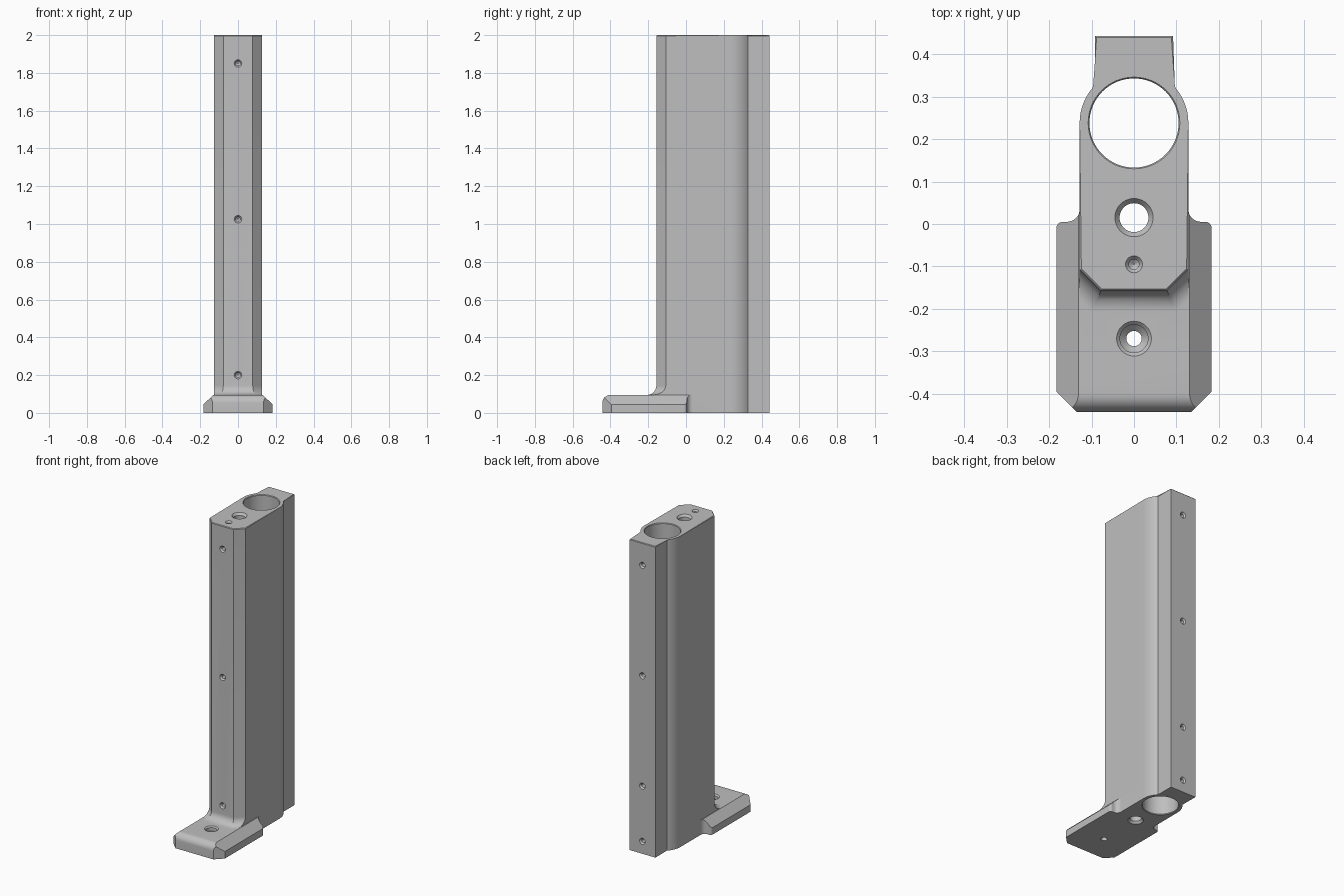
import bpy, bmesh
from math import sin, cos, pi, sqrt, acos
from mathutils import Vector

if "Cube" in bpy.data.objects:
    bpy.data.objects.remove(bpy.data.objects["Cube"])

grey = bpy.data.materials.new("light_grey")
grey.use_nodes = True
grey.diffuse_color = (0.52, 0.52, 0.52, 1)
grey.node_tree.nodes["Principled BSDF"].inputs["Base Color"].default_value = grey.diffuse_color


def finish(name, bm):
    bmesh.ops.recalc_face_normals(bm, faces=bm.faces)
    mesh = bpy.data.meshes.new(name)
    bm.to_mesh(mesh)
    bm.free()
    obj = bpy.data.objects.new(name, mesh)
    bpy.context.collection.objects.link(obj)
    mesh.materials.append(grey)
    return obj


def loft(bm, rings):
    """Skin closed rings of equal size and cap both ends."""
    loops = [[bm.verts.new(p) for p in ring] for ring in rings]
    n = len(loops[0])
    for low, high in zip(loops, loops[1:]):
        for i in range(n):
            j = (i + 1) % n
            bm.faces.new((low[i], low[j], high[j], high[i]))
    bm.faces.new(loops[0][::-1])
    return bm.faces.new(loops[-1])


def prism(name, points, place, start, end):
    bm = bmesh.new()
    loft(bm, [[place(a, b, t) for a, b in points] for t in (start, end)])
    return finish(name, bm)


def arc(cx, cy, r, a0, a1, steps):
    angles = [a0 + (a1 - a0) * i / steps for i in range(steps + 1)]
    return [(cx + r * cos(a), cy + r * sin(a)) for a in angles]


def mirrored(half):
    return half + [(-x, y) for x, y in reversed(half)]


def combine(obj, other, operation):
    mod = obj.modifiers.new("cut", "BOOLEAN")
    mod.operation = operation
    mod.solver = "EXACT"
    mod.object = other
    bpy.context.view_layer.objects.active = obj
    bpy.ops.object.modifier_apply(modifier=mod.name)
    bpy.data.objects.remove(other)


# Column: constant outline, flaring into the foot at the front
W, FRONT, BACK, CHAMFER = 0.128, -0.157, 0.443, 0.05
BORE_Y, NECK, FOOT_TOP, FLARE = 0.238, 0.092, 0.095, 0.05


def outline(d):
    half = [(W - CHAMFER + d * (sqrt(2) - 1), FRONT - d),
            (W, FRONT + CHAMFER - d * sqrt(2))]
    half += arc(0, BORE_Y, W, 0, acos(NECK / W), 12)
    return mirrored(half + [(NECK, BACK)])


levels = [(0, FLARE)]
for i in range(11):
    t = i / 10 * pi / 2
    levels.append((FOOT_TOP + FLARE * (1 - cos(t)), FLARE * (1 - sin(t))))
levels.append((2, 0))
bm = bmesh.new()
top = loft(bm, [[(x, y, z) for x, y in outline(d)] for z, d in levels])
bmesh.ops.bevel(bm, geom=list(top.edges), offset=0.004, segments=1, affect="EDGES")
body = finish("column_with_foot", bm)

# Foot: sloped cross-section trimmed by its plan and by a rounded nose
section = mirrored([(0.183, 0), (0.183, 0.045), (0.131, FOOT_TOP)])
foot = prism("foot", section, lambda a, b, t: (a, t, b), -0.5, 0.1)
plan = [(0.135, -BACK), (0.183, -0.395)]
plan += arc(0.168, -0.010, 0.015, 0, pi / 2, 6)
plan += arc(0.158, 0.035, 0.030, 1.5 * pi, pi, 8)
plan += [(0.1, 0.035)]
combine(foot, prism("plan_trim", mirrored(plan),
                    lambda a, b, t: (a, b, t), -0.1, 0.2), "INTERSECT")
nose = [(0.2, -0.1), (-BACK, -0.1)]
nose += arc(-BACK + 0.042, FOOT_TOP - 0.042, 0.042, pi, pi / 2, 10)
nose += [(-0.3, FOOT_TOP), (-0.3, 0.2), (0.2, 0.2)]
combine(foot, prism("nose_trim", nose, lambda a, b, t: (t, a, b), -0.3, 0.3), "INTERSECT")
combine(body, foot, "UNION")

# Holes: each is a stack of (radius, depth) rings along a drilling direction
drills = bmesh.new()


def drill(origin, direction, profile, sides):
    axis = Vector(direction)
    side = Vector((1, 0, 0))
    up = axis.cross(side)
    rings = []
    for r, depth in profile:
        centre = Vector(origin) + axis * depth
        rings.append([centre + side * x + up * y
                      for x, y in arc(0, 0, r, 0, 2 * pi, sides)[:-1]])
    loft(drills, rings)


DOWN = (0, 0, -1)
drill((0, BORE_Y, 2), DOWN, [(0.108, -0.02), (0.108, 0), (0.105, 0.004),
                             (0.105, 1.996), (0.108, 2), (0.108, 2.02)], 64)
drill((0, 0.015, 2), DOWN, [(0.045, -0.02), (0.045, 0), (0.034, 0.014),
                            (0.034, 1.986), (0.045, 2), (0.045, 2.02)], 40)
drill((0, -0.27, FOOT_TOP), DOWN, [(0.041, -0.02), (0.041, 0), (0.033, 0.008),
                                   (0.033, 0.03), (0.018, 0.045), (0.018, 0.12)], 40)
screw = [(0.02, -0.02), (0.02, 0), (0.012, 0.01), (0.012, 0.05), (0.001, 0.058)]
drill((0, -0.095, 2), DOWN, screw, 24)
for z in (0.2, 1.025, 1.85):
    drill((0, FRONT, z), (0, 1, 0), screw, 24)
for z in (0.08, 0.435, 1.145, 1.855):
    drill((0, BACK, z), (0, -1, 0), screw, 24)
combine(body, finish("drills", drills), "DIFFERENCE")

bpy.ops.object.select_all(action="DESELECT")
body.select_set(True)
bpy.context.view_layer.objects.active = body
bpy.ops.object.shade_smooth_by_angle(angle=0.5)
